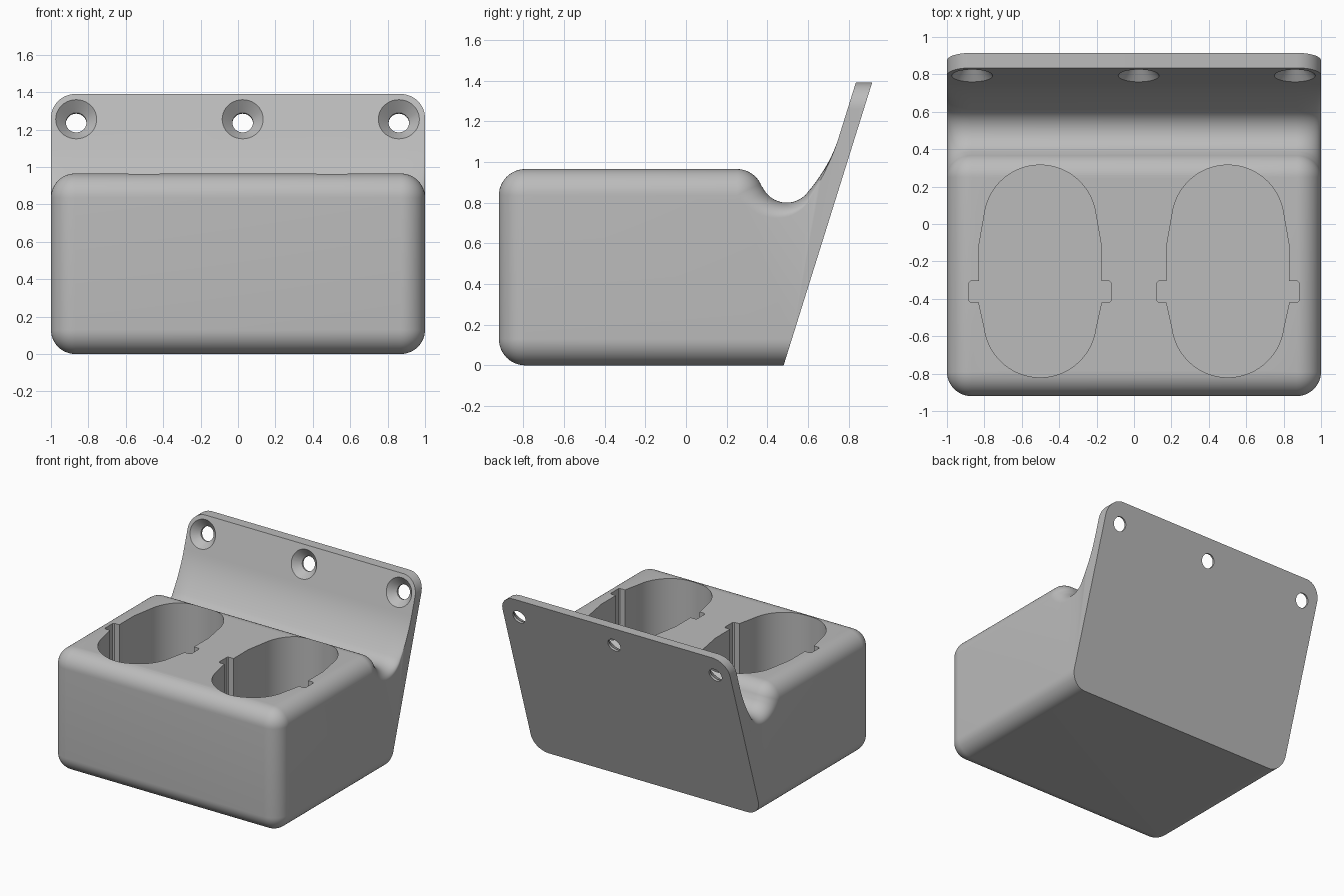
import bpy, bmesh, math
from mathutils import Vector

if "Cube" in bpy.data.objects:
    bpy.data.objects.remove(bpy.data.objects["Cube"])

R, SEG, SLOPE = 0.13, 12, 0.313      # edge rounding, arc steps, lean of the back plate


def loft(name, rings):
    """Solid through equal-length rings of points, capped at both ends."""
    bm = bmesh.new()
    rows = [[bm.verts.new(p) for p in ring] for ring in rings]
    n = len(rows[0])
    for a, b in zip(rows, rows[1:]):
        for i in range(n):
            bm.faces.new((a[i], a[(i + 1) % n], b[(i + 1) % n], b[i]))
    bm.faces.new(rows[0][::-1])
    bm.faces.new(rows[-1])
    bmesh.ops.remove_doubles(bm, verts=bm.verts, dist=1e-5)
    bmesh.ops.recalc_face_normals(bm, faces=bm.faces)
    mesh = bpy.data.meshes.new(name)
    bm.to_mesh(mesh)
    bm.free()
    ob = bpy.data.objects.new(name, mesh)
    bpy.context.collection.objects.link(ob)
    return ob


def arc(cx, cy, r, start, end, steps=SEG):
    out = []
    for i in range(steps + 1):
        a = math.radians(start + (end - start) * i / steps)
        out.append((cx + r * math.cos(a), cy + r * math.sin(a)))
    return out


def side_profile(s):
    """Side outline (y, z), pulled in by s where the edges are rounded."""
    pts = [(0.48 + SLOPE * s, s)]
    pts += arc(-0.79, R, R - s, 270, 180)
    pts += arc(-0.79, 0.965 - R, R - s, 180, 90)
    pts += arc(0.25, 0.965 - R, R - s, 90, 21.2)
    # valley behind the block, its end rounding fading towards the plate
    for i in range(1, 21):
        u = i / 20
        a = math.radians(201.2 + (320 - 201.2) * u)
        r = 0.13 + s * (1 - 0.8 * u)
        pts.append((0.495 + r * math.cos(a), 0.93 + r * math.sin(a)))
    # sweep up into the plate
    p0, p1, p2 = Vector(pts[-1]), Vector((0.706, 0.979)), Vector((0.749, 1.115))
    for i in range(1, 11):
        t = i / 10
        pts.append(tuple(p0 * (1 - t) ** 2 + p1 * 2 * t * (1 - t) + p2 * t * t))
    # plate top
    pts.append((0.835 - SLOPE * s, 1.39 - s))
    pts.append((0.915 - SLOPE * s, 1.39 - s))
    return pts


# holder body with the back plate
sections = []
for i in range(SEG + 1):
    a = math.pi / 2 * i / SEG
    sections.append((1 - R * (1 - math.cos(a)), R * (1 - math.sin(a))))
stations = [(-x, s) for x, s in sections] + [(x, s) for x, s in reversed(sections)]
body = loft("holder_body", [[(x, y, z) for y, z in side_profile(s)] for x, s in stations])

# pockets: rounded slots with a key notch on both sides
half = arc(0, 0.015, 0.30, 90, 12, 20)
half += [(0.328, -0.12), (0.328, -0.305), (0.37, -0.305), (0.38, -0.315),
         (0.38, -0.41), (0.37, -0.42), (0.328, -0.42)]
half += arc(0, -0.52, 0.30, -8, -90, 20)
outline = half + [(-x, y) for x, y in half[-2:0:-1]]
cutters = []
for cx in (-0.502, 0.502):
    cutters.append(loft("pocket_cutter", [[(cx + x, y, z) for x, y in outline] for z in (0.12, 1.2)]))

# countersunk screw holes, square to the plate
axis = Vector((0, 1, -SLOPE)).normalized()
up = Vector((0, SLOPE, 1)).normalized()
for cx in (-0.865, 0.025, 0.86):
    start = Vector((cx, 0.835 - SLOPE * 0.135, 1.255))
    rings = []
    for r, h in ((0.128, -0.02), (0.055, 0.06), (0.055, 0.13)):
        rings.append([start + axis * h + Vector((x, 0, 0)) + up * y
                      for x, y in arc(0, 0, r, 0, 360 - 360 / 40, 39)])
    cutters.append(loft("screw_hole_cutter", rings))

# cut everything and drop the cutters
for c in cutters:
    c.hide_render = True
    mod = body.modifiers.new("cut", 'BOOLEAN')
    mod.operation, mod.solver, mod.object = 'DIFFERENCE', 'EXACT', c
bpy.context.view_layer.update()
done = bpy.data.meshes.new_from_object(body.evaluated_get(bpy.context.evaluated_depsgraph_get()))
body.modifiers.clear()
body.data = done
for c in cutters:
    bpy.data.objects.remove(c)

# one plain grey
grey = bpy.data.materials.new("grey plastic")
grey.diffuse_color = (0.5, 0.5, 0.5, 1)
grey.use_nodes = True
grey.node_tree.nodes["Principled BSDF"].inputs["Base Color"].default_value = grey.diffuse_color
body.data.materials.clear()
body.data.materials.append(grey)

bpy.context.view_layer.objects.active = body
body.select_set(True)
bpy.ops.object.shade_smooth_by_angle(angle=math.radians(30))
